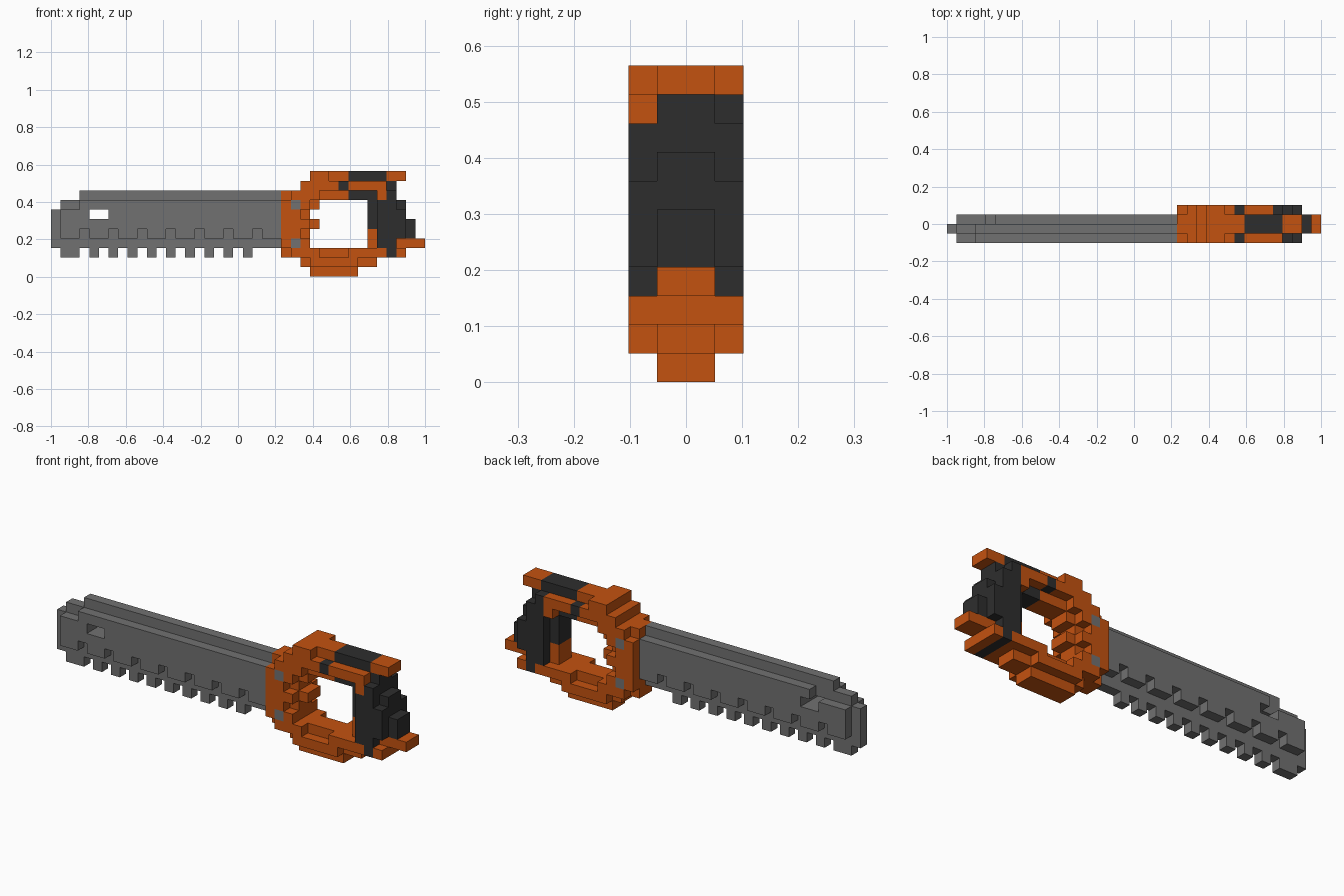
import bpy, bmesh
from mathutils import Vector

if "Cube" in bpy.data.objects:
    bpy.data.objects.remove(bpy.data.objects["Cube"], do_unlink=True)

U = 2 / 39          # edge of one block
cells = {}          # (x, y, z) block -> part name


def material(name, rgb):
    m = bpy.data.materials.new(name)
    m.use_nodes = True
    m.diffuse_color = (*rgb, 1)
    bsdf = m.node_tree.nodes["Principled BSDF"]
    bsdf.inputs["Base Color"].default_value = (*rgb, 1)
    bsdf.inputs["Roughness"].default_value = 0.8
    return m


ORANGE = material("orange", (0.55, 0.084, 0.005))
GRAY = material("steel gray", (0.165, 0.165, 0.165))
DARK = material("charcoal", (0.027, 0.027, 0.027))

ALL, MID, FRONT, BACK = (0, 1, 2, 3), (1, 2), (0,), (3,)
SIDES = (0, 3)


def fill(part, x0, x1, z0, z1, layers):
    """Fill a box of blocks; later parts replace earlier ones."""
    for x in range(x0, x1):
        for z in range(z0, z1):
            for y in layers:
                cells[x, y, z] = part


def cut(x0, x1, z0, z1, layers):
    for x in range(x0, x1):
        for z in range(z0, z1):
            for y in layers:
                cells.pop((x, y, z), None)


# Blade core with stepped tip and teeth
fill("blade", 0, 24, 3, 7, (1,))
fill("blade", 1, 24, 7, 8, (1,))
fill("blade", 3, 24, 8, 9, (1,))
fill("blade", 1, 3, 2, 3, (1,))
for x in range(4, 21, 2):
    fill("blade", x, x + 1, 2, 3, (1,))

# Blade side plates with notched lower edge
fill("blade_plates", 1, 24, 4, 7, (0, 2))
fill("blade_plates", 3, 24, 7, 8, (0, 2))
for x in range(3, 22, 3):
    cut(x, x + 1, 4, 5, (0, 2))
cut(4, 6, 6, 7, (0, 1, 2))
cut(3, 5, 7, 8, (2,))

# Handle guard: plate where the blade is clamped
fill("guard", 24, 26, 2, 9, MID)
fill("guard", 24, 25, 3, 8, SIDES)
fill("guard", 25, 26, 2, 9, SIDES)

# Finger bumps along the inner edge
for z in range(3, 8):
    bump = z in (5, 7)
    fill("guard", 26, 28 if bump else 27, z, z + 1, MID)
    if z % 2:
        fill("guard", 26, 27, z, z + 1, SIDES)

# Guard upper arch
fill("guard", 26, 31, 8, 9, MID)
fill("guard", 26, 28, 8, 9, SIDES)
fill("guard", 26, 31, 9, 10, MID)
fill("guard", 26, 30, 9, 10, SIDES)
fill("guard", 27, 31, 10, 11, MID)
fill("guard", 27, 29, 10, 11, SIDES)

# Guard lower arch
fill("guard", 26, 35, 2, 3, MID)
fill("guard", 26, 28, 2, 3, SIDES)
fill("guard", 31, 35, 2, 3, SIDES)
fill("guard", 26, 34, 1, 2, MID)
fill("guard", 27, 32, 1, 2, SIDES)
fill("guard", 27, 32, 0, 1, MID)

# Dark grip: top bar, rear body and its stepped palm side
fill("grip", 31, 35, 8, 11, MID)
fill("grip", 30, 31, 9, 10, SIDES)
fill("grip", 33, 36, 3, 10, MID)
fill("grip", 34, 36, 3, 9, SIDES)
fill("grip", 34, 35, 9, 10, BACK)
fill("grip", 36, 37, 4, 7, SIDES)
fill("grip", 36, 37, 4, 8, MID)
fill("grip", 37, 38, 4, 6, MID)
fill("grip", 35, 36, 2, 3, ALL)

# Orange trim on the grip: side hooks, rear horns, inner post
fill("trim", 31, 35, 9, 10, FRONT)
fill("trim", 34, 35, 8, 9, FRONT)
fill("trim", 31, 34, 9, 10, BACK)
fill("trim", 33, 34, 8, 9, BACK)
fill("trim", 35, 37, 10, 11, MID)
fill("trim", 36, 39, 3, 4, MID)
fill("trim", 36, 37, 2, 3, ALL)
fill("trim", 33, 34, 3, 5, MID)

# Steel bolts on both sides
fill("bolts", 25, 26, 3, 4, SIDES)
fill("bolts", 25, 26, 7, 8, SIDES)

# Face corners of a unit block for each outward direction
SIDE_QUADS = {
    (1, 0, 0): ((1, 0, 0), (1, 1, 0), (1, 1, 1), (1, 0, 1)),
    (-1, 0, 0): ((0, 0, 0), (0, 0, 1), (0, 1, 1), (0, 1, 0)),
    (0, 1, 0): ((0, 1, 0), (0, 1, 1), (1, 1, 1), (1, 1, 0)),
    (0, -1, 0): ((0, 0, 0), (1, 0, 0), (1, 0, 1), (0, 0, 1)),
    (0, 0, 1): ((0, 0, 1), (1, 0, 1), (1, 1, 1), (0, 1, 1)),
    (0, 0, -1): ((0, 0, 0), (0, 1, 0), (1, 1, 0), (1, 0, 0)),
}


def build(part, mat):
    """Skin the exposed sides of one part's blocks."""
    bm = bmesh.new()
    for cell, owner in cells.items():
        if owner != part:
            continue
        c = Vector(cell)
        for d, quad in SIDE_QUADS.items():
            if tuple(a + b for a, b in zip(cell, d)) in cells:
                continue
            pts = [c + Vector(q) for q in quad]
            bm.faces.new([bm.verts.new(((p.x - 19.5) * U, (p.y - 2) * U, p.z * U))
                          for p in pts])
    bmesh.ops.remove_doubles(bm, verts=bm.verts, dist=U * 0.01)
    bmesh.ops.dissolve_limit(bm, angle_limit=0.01, verts=bm.verts, edges=bm.edges)
    me = bpy.data.meshes.new(part)
    bm.to_mesh(me)
    bm.free()
    me.materials.append(mat)
    bpy.context.collection.objects.link(bpy.data.objects.new(part, me))


for part, mat in (("blade", GRAY), ("blade_plates", GRAY), ("guard", ORANGE),
                  ("grip", DARK), ("trim", ORANGE), ("bolts", GRAY)):
    build(part, mat)
